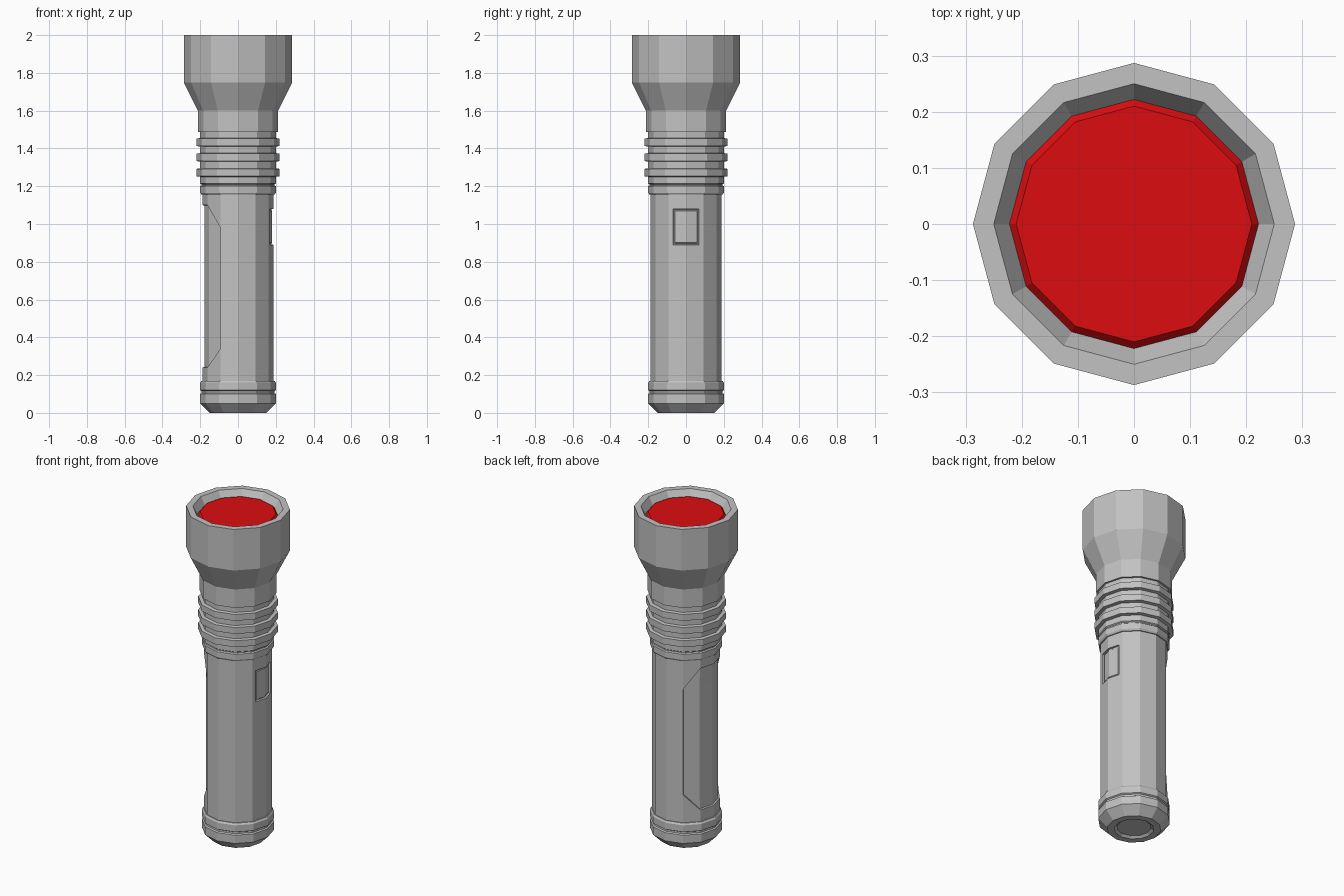
import bpy, bmesh, math

cube = bpy.data.objects.get("Cube")
if cube:
    bpy.data.objects.remove(cube, do_unlink=True)

SIDES = 12
TAU = 2 * math.pi


def material(name, rgb):
    mat = bpy.data.materials.new(name)
    mat.use_nodes = True
    mat.diffuse_color = (*rgb, 1)
    mat.node_tree.nodes["Principled BSDF"].inputs["Base Color"].default_value = (*rgb, 1)
    return mat


grey = material("metal grey", (0.54, 0.54, 0.54))
red = material("lens red", (0.72, 0.004, 0.005))


def lathe(profile, cap_start=False, cap_end=False):
    """Turn (radius, z) points, listed so that the surface faces outwards."""
    bm = bmesh.new()
    rings = [[bm.verts.new((r * math.cos(TAU * i / SIDES), r * math.sin(TAU * i / SIDES), z))
              for i in range(SIDES)] for r, z in profile]
    for low, high in zip(rings, rings[1:]):
        for i in range(SIDES):
            j = (i + 1) % SIDES
            bm.faces.new((low[i], low[j], high[j], high[i]))
    if cap_start:
        bm.faces.new(rings[0][::-1])
    if cap_end:
        bm.faces.new(rings[-1])
    return bm


def finish(bm, name, mat):
    mesh = bpy.data.meshes.new(name)
    bm.to_mesh(mesh)
    bm.free()
    mesh.materials.append(mat)
    obj = bpy.data.objects.new(name, mesh)
    bpy.context.collection.objects.link(obj)


def inset(bm, faces, thickness, depth):
    bmesh.ops.inset_region(bm, faces=faces, thickness=thickness, depth=depth, use_even_offset=True)


# Tail cap with a sunken disc underneath and a groove round the side
finish(lathe([(0.095, 0.012), (0.11, 0), (0.15, 0), (0.2, 0.05), (0.2, 0.1), (0.192, 0.105),
              (0.192, 0.115), (0.2, 0.12), (0.2, 0.16), (0.193, 0.17), (0.18, 0.17)],
             cap_start=True), "tail_cap", grey)

# Handle tube; rows match the corners of the side panels
R = 0.187
LOW, LOW_IN, HIGH_IN, HIGH = 0.24, 0.34, 0.98, 1.1
body = lathe([(R, z) for z in (0.15, LOW, LOW_IN, HIGH_IN, HIGH, 1.17)])

# Cut the chamfered panel corners as diagonals
for face in list(body.faces):
    c = face.calc_center_median()
    in_end_row = LOW < c.z < LOW_IN or HIGH_IN < c.z < HIGH
    if in_end_row and R * 0.6 < abs(c.y) < R * 0.8:
        outer_z = LOW if c.z < LOW_IN else HIGH
        inner_z = LOW_IN if c.z < LOW_IN else HIGH_IN
        near = max((v for v in face.verts if abs(v.co.z - outer_z) < 0.001), key=lambda v: abs(v.co.x))
        far = min((v for v in face.verts if abs(v.co.z - inner_z) < 0.001), key=lambda v: abs(v.co.x))
        bmesh.utils.face_split(face, near, far)


def in_panel(face, side):
    """Panel faces have all corners inside the chamfered outline."""
    for v in face.verts:
        x, y, z = v.co.x * side, abs(v.co.y), v.co.z
        limit = R * 0.88 if LOW_IN - 0.001 < z < HIGH_IN + 0.001 else R * 0.51
        if x < R * 0.4 or y > limit or not LOW - 0.001 < z < HIGH + 0.001:
            return False
    return True


# Sink a panel into each side
for side in (1, -1):
    inset(body, [f for f in body.faces if in_panel(f, side)], 0.003, -0.009)

# Switch on the left panel: outline, groove, then the raised plate
BOTTOM, TOP, HALF = 0.89, 1.08, 0.07
for co, no in (((0, 0, BOTTOM), (0, 0, 1)), ((0, 0, TOP), (0, 0, 1)),
               ((0, HALF, 0), (0, 1, 0)), ((0, -HALF, 0), (0, 1, 0))):
    faces = []
    for f in body.faces:
        c = f.calc_center_median()
        if c.x > 0.12 and abs(c.y) < 0.1 and LOW_IN < c.z < HIGH - 0.005:
            faces.append(f)
    edges = list({e for f in faces for e in f.edges})
    verts = list({v for f in faces for v in f.verts})
    bmesh.ops.bisect_plane(body, geom=verts + edges + faces, dist=0.0001, plane_co=co, plane_no=no)
switch = []
for f in body.faces:
    c = f.calc_center_median()
    if c.x > 0.12 and abs(c.y) < HALF and BOTTOM < c.z < TOP:
        switch.append(f)
inset(body, switch, 0.002, -0.01)
inset(body, switch, 0.006, 0)
inset(body, switch, 0.003, 0.004)
finish(body, "handle", grey)

# Ribbed collar
collar = [(0.18, 1.155), (0.193, 1.155), (0.2, 1.165), (0.2, 1.2), (0.193, 1.205),
          (0.193, 1.21), (0.2, 1.215), (0.2, 1.25)]
for z in (1.25, 1.33, 1.41):
    collar += [(0.2, z), (0.22, z + 0.003), (0.22, z + 0.042), (0.2, z + 0.045)]
collar += [(0.2, 1.495)]
finish(lathe(collar), "collar", grey)

# Flared head with a hollow rim
finish(lathe([(0.195, 1.488), (0.212, 1.488), (0.212, 1.6), (0.287, 1.75), (0.287, 2),
              (0.25, 2), (0.222, 1.955), (0.2, 1.955)], cap_end=True), "head", grey)

# Lens with a bevelled edge
finish(lathe([(0.222, 1.956), (0.21, 1.97)], cap_end=True), "lens", red)
